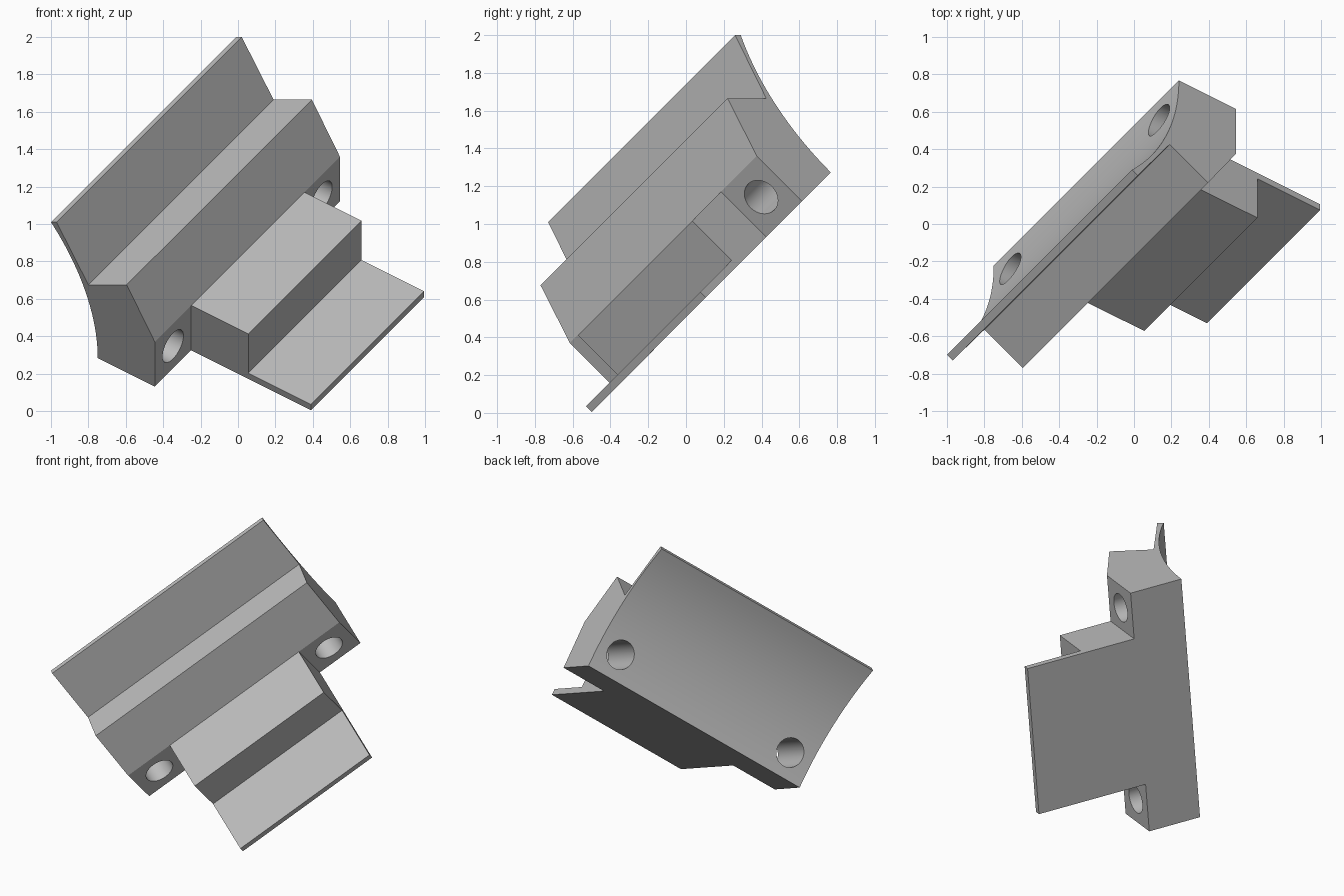
import bpy, bmesh, math
from mathutils import Matrix, Vector

if "Cube" in bpy.data.objects:
    bpy.data.objects.remove(bpy.data.objects["Cube"])

# Tilted frame: U across the section, L along the extrusion, V through the thickness
U = Vector((2, -1, -1)).normalized()
L = Vector((1, 1, 1)).normalized()
V = Vector((0, -1, 1)).normalized()
FRAME = Matrix((U, L, V)).transposed().to_4x4()
S = -0.69                      # x + y + z on the lower end plane
R3 = math.sqrt(3)

grey = bpy.data.materials.new("grey")
grey.diffuse_color = (0.50, 0.50, 0.50, 1)
grey.use_nodes = True
grey.node_tree.nodes["Principled BSDF"].inputs["Base Color"].default_value = grey.diffuse_color


def section(x, z):
    """Point of the lower end plane given by x and z, as (u, v)."""
    return ((3 * x - S) / math.sqrt(6), (2 * z + x - S) / math.sqrt(2))


def finish(name, bm):
    bmesh.ops.recalc_face_normals(bm, faces=bm.faces)
    me = bpy.data.meshes.new(name)
    bm.to_mesh(me)
    bm.free()
    me.materials.append(grey)
    ob = bpy.data.objects.new(name, me)
    ob.matrix_world = FRAME
    bpy.context.collection.objects.link(ob)
    return ob


def extrude(name, profile, t0, t1):
    """Extrude a (u, v) profile along L between two offsets."""
    bm = bmesh.new()
    l0, l1 = S / R3 + t0 * R3, S / R3 + t1 * R3
    face = bm.faces.new([bm.verts.new((u, l0, v)) for u, v in profile])
    res = bmesh.ops.extrude_face_region(bm, geom=[face])
    moved = [g for g in res["geom"] if isinstance(g, bmesh.types.BMVert)]
    bmesh.ops.translate(bm, verts=moved, vec=(0, l1 - l0, 0))
    return finish(name, bm)


def boolean(ob, other, op):
    mod = ob.modifiers.new(op, "BOOLEAN")
    mod.operation, mod.solver, mod.object = op, "EXACT", other


# Main body: block with a fin and a hollow arc along the back
tip, lip, notch = section(-1, 1.01), section(-0.97, 1.01), section(-0.80, 0.675)
crest, shoulder = section(-0.595, 0.675), section(-0.445, 0.37)
toe, heel = section(-0.445, 0.13), section(-0.75, 0.283)
du, dv = heel[0] - tip[0], tip[1] - heel[1]
rad = (du * du + dv * dv) / (2 * du)
sweep = math.asin(dv / rad)
arc = []
for i in range(1, 24):
    a = sweep * i / 24
    arc.append((heel[0] - rad * (1 - math.cos(a)), heel[1] + rad * math.sin(a)))
body = extrude("bracket_body",
               [tip, lip, notch, crest, shoulder, toe, heel] + arc, 0, 0.99)

# Stepped tongue with a thin plate at its end
tongue = extrude("stepped_tongue",
                 [shoulder, section(-0.14, 0.217), section(-0.14, 0.008),
                  section(0.195, -0.16), section(0.195, -0.19), toe],
                 0.195, 0.80)
helpers = [tongue]
boolean(body, tongue, "UNION")

# Two bolt holes beside the tongue
mid_v = (shoulder[1] + toe[1]) / 2
for t in (0.0975, 0.8925):
    bm = bmesh.new()
    bmesh.ops.create_cone(bm, cap_ends=True, segments=48, radius1=0.097,
                          radius2=0.097, depth=1.0,
                          matrix=Matrix.Translation((-0.55, S / R3 + t * R3, mid_v))
                          @ Matrix.Rotation(math.pi / 2, 4, "Y"))
    cutter = finish("hole_cutter", bm)
    helpers.append(cutter)
    boolean(body, cutter, "DIFFERENCE")

# Bake the joined solid and drop the helpers
bpy.context.view_layer.update()
dg = bpy.context.evaluated_depsgraph_get()
mesh = bpy.data.meshes.new_from_object(body.evaluated_get(dg))
body.modifiers.clear()
body.data = mesh
mesh.materials.clear()
mesh.materials.append(grey)
for p in mesh.polygons:
    p.material_index = 0
for h in helpers:
    bpy.data.objects.remove(h)

# Smooth arc and holes, sharp edges elsewhere
bpy.ops.object.select_all(action="DESELECT")
body.select_set(True)
bpy.context.view_layer.objects.active = body
bpy.ops.object.shade_smooth_by_angle(angle=math.radians(25))
